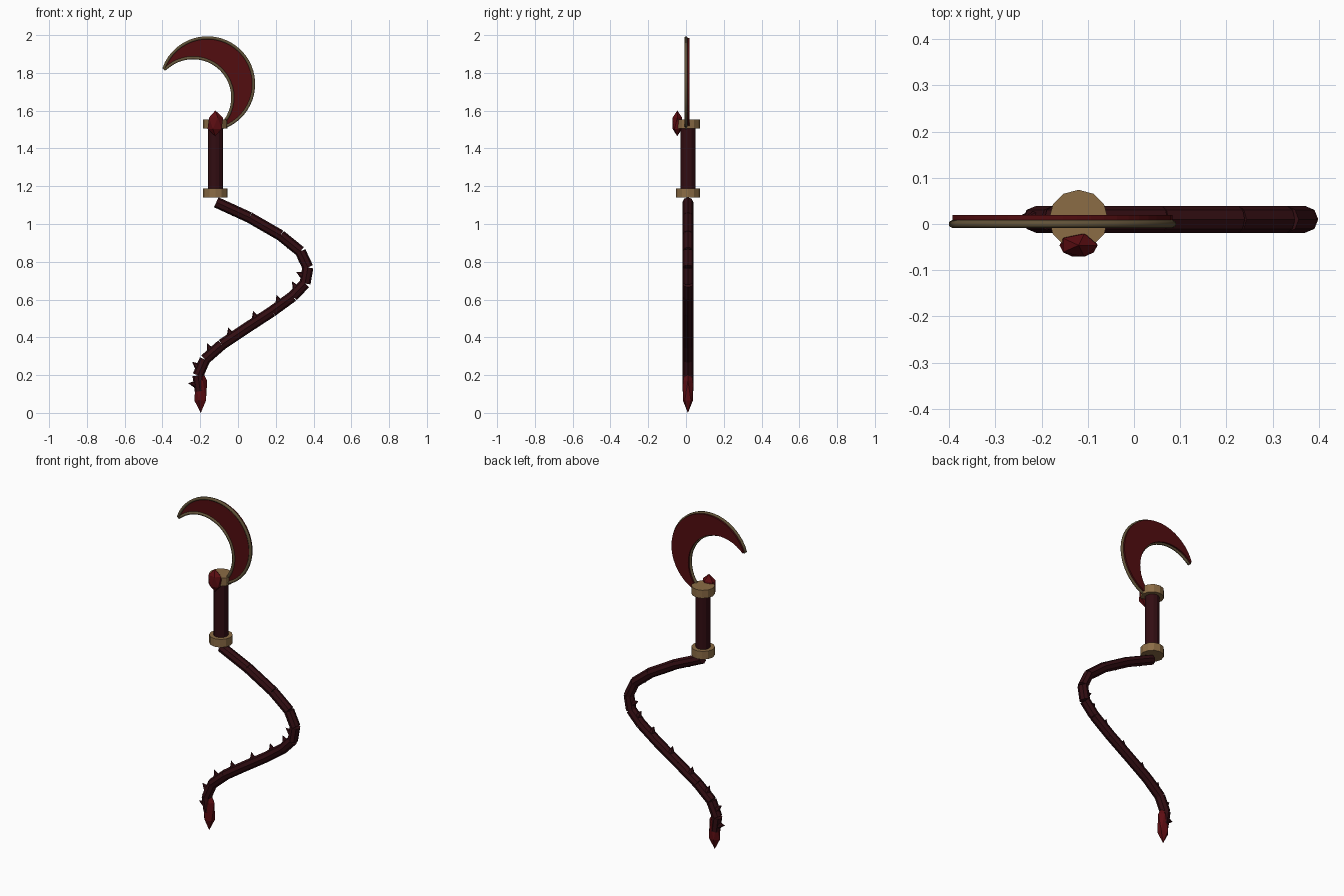
import bpy, bmesh, math
from mathutils import Vector, Matrix

cube = bpy.data.objects.get("Cube")
if cube:
    bpy.data.objects.remove(cube, do_unlink=True)

MID = 0.01          # y of the handle and whip axis
HANDLE_X = -0.12


def material(name, rgb):
    m = bpy.data.materials.new(name)
    m.use_nodes = True
    m.diffuse_color = (*rgb, 1)
    m.node_tree.nodes["Principled BSDF"].inputs["Base Color"].default_value = (*rgb, 1)
    return m


leather = material("dark maroon leather", (0.032, 0.004, 0.006))
blade_red = material("blade red", (0.085, 0.004, 0.005))
gem_red = material("gem red", (0.11, 0.004, 0.006))
gold = material("aged gold", (0.26, 0.15, 0.06))
bronze = material("dull bronze", (0.12, 0.085, 0.04))


def finish(name, bm, mat):
    mesh = bpy.data.meshes.new(name)
    bmesh.ops.recalc_face_normals(bm, faces=bm.faces)
    bm.to_mesh(mesh)
    bm.free()
    mesh.materials.append(mat)
    ob = bpy.data.objects.new(name, mesh)
    bpy.context.collection.objects.link(ob)
    return ob


def cone(name, a, b, r1, r2, sides, mat):
    """Cylinder or cone running from point a to point b."""
    a, b = Vector(a), Vector(b)
    d = b - a
    turn = d.to_track_quat('Z', 'Y').to_matrix().to_4x4()
    bm = bmesh.new()
    bmesh.ops.create_cone(bm, cap_ends=True, segments=sides, radius1=r1, radius2=r2,
                          depth=d.length, matrix=Matrix.Translation((a + b) / 2) @ turn)
    return finish(name, bm, mat)


def gem(name, centre, size):
    bm = bmesh.new()
    bmesh.ops.create_icosphere(bm, subdivisions=1, radius=1,
                               matrix=Matrix.Translation(centre) @ Matrix.Diagonal((*size, 1)))
    return finish(name, bm, gem_red)


def arc(cx, cz, r, start, end, n):
    angles = [math.radians(start + (end - start) * i / n) for i in range(n + 1)]
    return [(cx + r * math.cos(t), cz + r * math.sin(t)) for t in angles]


# Crescent blade: outer arc out, inner arc back
outline = arc(-0.162, 1.741, 0.245, 160, -70, 32) + arc(-0.238, 1.67, 0.21, -45, 135, 24)
bm = bmesh.new()
face = bm.faces.new([bm.verts.new((x, 0, z)) for x, z in outline])
side = bmesh.ops.extrude_face_region(bm, geom=[face])
bmesh.ops.translate(bm, vec=(0, 0.019, 0),
                    verts=[v for v in side["geom"] if isinstance(v, bmesh.types.BMVert)])
finish("blade", bm, blade_red)

# Rounded rim following the blade edge
curve = bpy.data.curves.new("blade_rim", 'CURVE')
curve.dimensions = '3D'
curve.bevel_depth = 0.009
curve.bevel_resolution = 1
spline = curve.splines.new('POLY')
spline.points.add(len(outline) - 1)
for p, (x, z) in zip(spline.points, outline):
    p.co = (x, 0, z, 1)
spline.use_cyclic_u = True
curve.materials.append(bronze)
bpy.context.collection.objects.link(bpy.data.objects.new("blade_rim", curve))

# Handle with a collar at each end
cone("handle", (HANDLE_X, MID, 1.16), (HANDLE_X, MID, 1.53), 0.04, 0.04, 12, leather)
for name, z in (("lower_collar", 1.14), ("upper_collar", 1.505)):
    cone(name, (HANDLE_X, MID, z), (HANDLE_X, MID, z + 0.048), 0.064, 0.064, 12, gold)
gem("handle_gem", (HANDLE_X, -0.046, 1.533), (0.046, 0.029, 0.068))

# Segmented whip with barbs along the inside of its first bend
path = [(-0.115, 1.115), (0.06, 1.035), (0.225, 0.94), (0.33, 0.855), (0.37, 0.77),
        (0.355, 0.685), (0.29, 0.617), (0.18, 0.537), (0.042, 0.447), (-0.085, 0.362),
        (-0.175, 0.283), (-0.212, 0.198), (-0.2, 0.115)]
joints = [Vector((x, MID, z)) for x, z in path]
for i, (a, b) in enumerate(zip(joints, joints[1:])):
    cone(f"whip_segment_{i + 1}", a, b, 0.029, 0.029, 8, leather)
    along = (b - a).normalized()
    out = (Vector((along.z, 0, -along.x)) - 0.3 * along).normalized()
    base = a.lerp(b, 0.6)
    height = 0.034 if i < 4 else 0.06
    cone(f"whip_barb_{i + 1}", base, base + out * height, 0.03, 0, 6, leather)

# Crystal at the whip's end
gem("whip_tip", (-0.197, MID, 0.118), (0.038, 0.031, 0.118))
